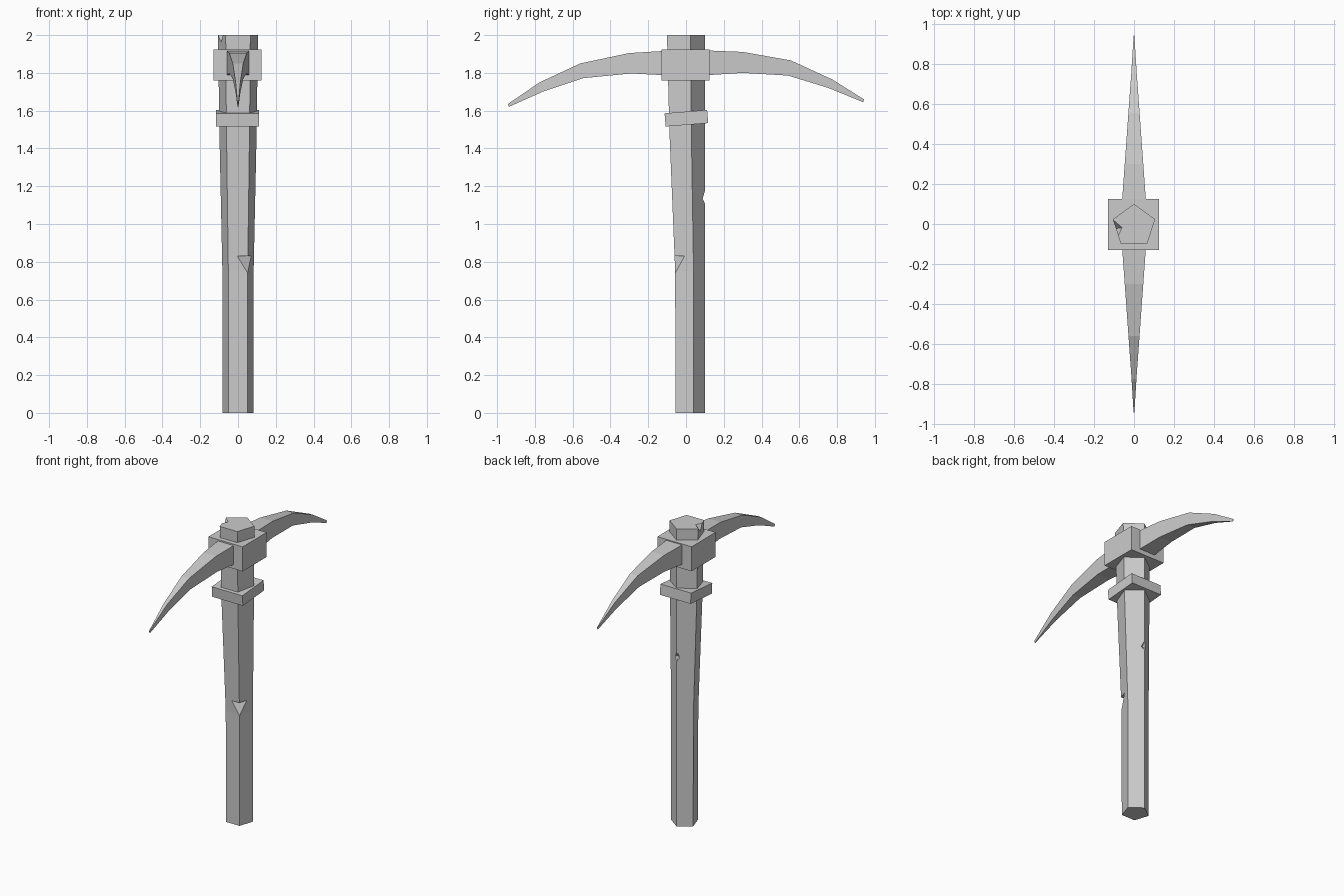
import bpy
import bmesh
import math
from mathutils import Matrix, Vector

if "Cube" in bpy.data.objects:
    bpy.data.objects.remove(bpy.data.objects["Cube"], do_unlink=True)

grey = bpy.data.materials.new("plain grey")
grey.use_nodes = True
grey.diffuse_color = (0.6, 0.6, 0.6, 1)
grey.node_tree.nodes["Principled BSDF"].inputs["Base Color"].default_value = (0.6, 0.6, 0.6, 1)


def finish(name, bm):
    bmesh.ops.recalc_face_normals(bm, faces=bm.faces)
    mesh = bpy.data.meshes.new(name)
    bm.to_mesh(mesh)
    bm.free()
    mesh.materials.append(grey)
    obj = bpy.data.objects.new(name, mesh)
    bpy.context.collection.objects.link(obj)
    return obj


def loft(name, rings):
    """Skin a list of equal-sized point rings and cap both ends."""
    bm = bmesh.new()
    loops = [[bm.verts.new(p) for p in ring] for ring in rings]
    for a, b in zip(loops, loops[1:]):
        for i in range(len(a)):
            j = (i + 1) % len(a)
            bm.faces.new((a[i], a[j], b[j], b[i]))
    bm.faces.new(loops[0])
    bm.faces.new(loops[-1])
    return finish(name, bm)


def box(name, size, centre, tilt=0):
    bm = bmesh.new()
    bmesh.ops.create_cube(bm, size=1, matrix=Matrix.Translation(centre)
                          @ Matrix.Rotation(math.radians(tilt), 4, 'X')
                          @ Matrix.Diagonal((*size, 1)))
    return finish(name, bm)


def pentagon(radius, z):
    """Five-sided ring whose back corner stays at y = 0.1."""
    turns = [math.radians(90 + 72 * i) for i in range(5)]
    return [(radius * math.cos(t), 0.1 - radius + radius * math.sin(t), z) for t in turns]


# Five-sided handle, widening toward the head
handle = loft("handle", [pentagon(r, z) for r, z in
                         ((0.086, 0), (0.087, 0.75), (0.104, 1.5), (0.111, 2))])

# Chips cut out of the handle edges
chips = {
    "front_chip_cutter": [(0.054, -0.063, 0.72), (-0.005, -0.062, 0.83),
                          (0.069, -0.008, 0.83), (0.1, -0.12, 0.83)],
    "back_chip_cutter": [(0, 0.078, 1.14), (0, 0.112, 1.195),
                         (-0.05, 0.11, 1.125), (0.05, 0.11, 1.125), (0, 0.112, 1.09)],
    "top_chip_cutter": [(-0.052, -0.016, 2.01), (-0.11, 0.033, 2.01),
                        (-0.085, -0.085, 2.01), (-0.098, -0.025, 1.95), (-0.16, -0.02, 2.01)],
}
for name, points in chips.items():
    bm = bmesh.new()
    for p in points:
        bm.verts.new(Vector(p))
    bmesh.ops.convex_hull(bm, input=bm.verts)
    cutter = finish(name, bm)
    cutter.hide_render = True
    cutter.hide_set(True)
    cut = handle.modifiers.new(name, 'BOOLEAN')
    cut.operation = 'DIFFERENCE'
    cut.solver = 'EXACT'
    cut.object = cutter

# Apply the cuts and drop the cutters
graph = bpy.context.evaluated_depsgraph_get()
handle_mesh = bpy.data.meshes.new_from_object(handle.evaluated_get(graph))
handle.modifiers.clear()
handle.data = handle_mesh
for name in chips:
    bpy.data.objects.remove(bpy.data.objects[name], do_unlink=True)

# Square head block and slightly tilted collar
box("head_block", (0.255, 0.255, 0.165), (-0.002, -0.002, 1.842))
box("collar", (0.228, 0.226, 0.07), (-0.002, 0.002, 1.56), 4.6)


def blade(name, stations):
    """Tapered curved pick; stations are top y, top z, bottom y, bottom z."""
    rings = []
    for ty, tz, by, bz in stations:
        wt, wb = (max(0.002, 0.068 * (1 - abs(y) / 0.945)) for y in (ty, by))
        rings.append([(-wt, ty, tz), (wt, ty, tz), (wb, by, bz), (-wb, by, bz)])
    return loft(name, rings)


# Curved picks to the front and back
blade("front_pick", [(-0.1, 1.917, -0.1, 1.787), (-0.3, 1.905, -0.29, 1.797),
                     (-0.56, 1.85, -0.545, 1.772), (-0.775, 1.75, -0.755, 1.702),
                     (-0.943, 1.635, -0.938, 1.62)])
blade("back_pick", [(0.1, 1.919, 0.1, 1.787), (0.3, 1.911, 0.3, 1.8),
                    (0.555, 1.866, 0.54, 1.786), (0.775, 1.765, 0.755, 1.72),
                    (0.942, 1.66, 0.938, 1.645)])
